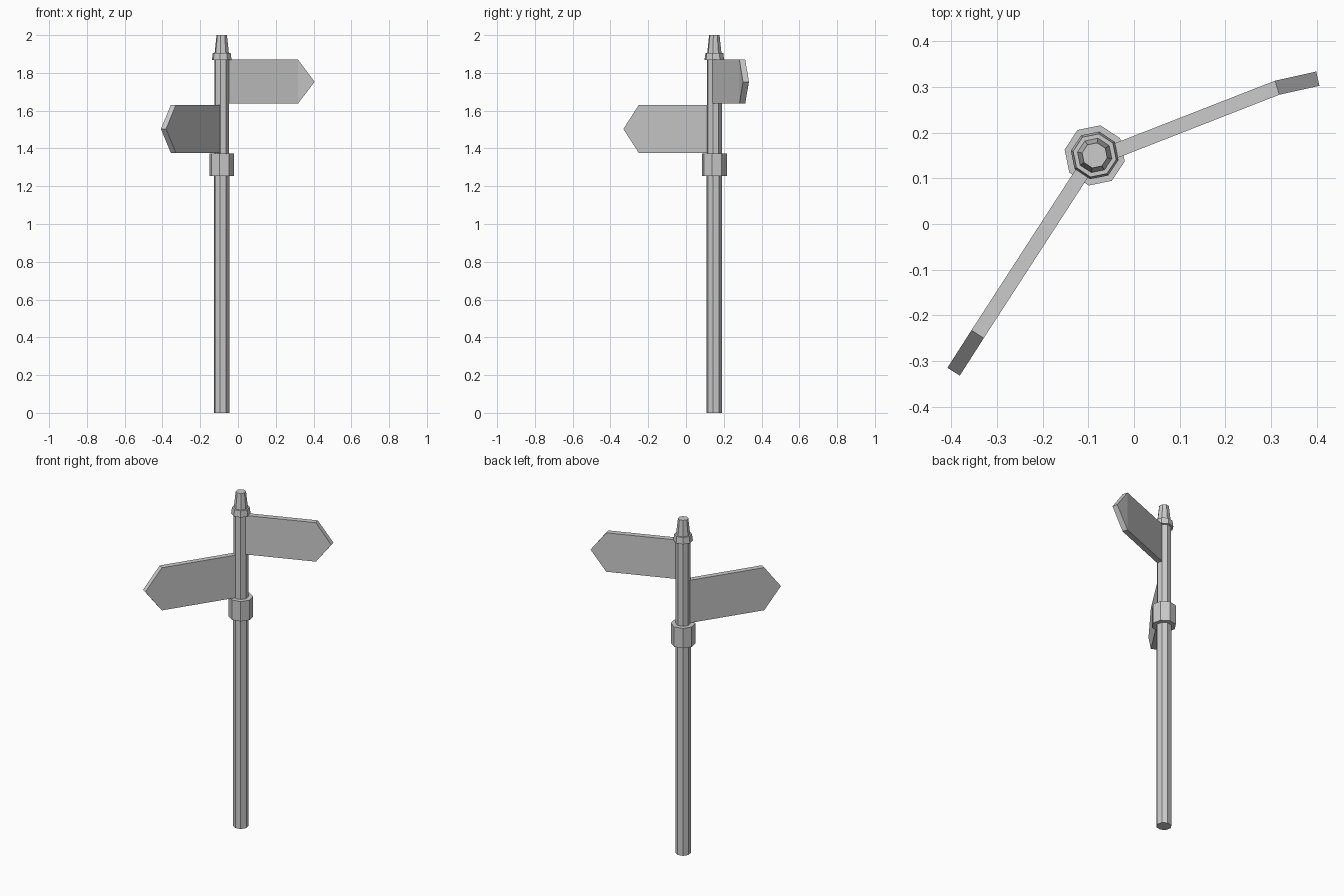
import bpy, bmesh
from math import radians, sin, cos, tau
from mathutils import Vector

if "Cube" in bpy.data.objects:
    bpy.data.objects.remove(bpy.data.objects["Cube"])

CENTRE = Vector((-0.086, 0.150, 0))
SIDES = 8
TURN = radians(-11)


def make_object(name, bm):
    bmesh.ops.recalc_face_normals(bm, faces=bm.faces)
    mesh = bpy.data.meshes.new(name)
    bm.to_mesh(mesh)
    bm.free()
    obj = bpy.data.objects.new(name, mesh)
    bpy.context.collection.objects.link(obj)
    return obj


def octagon_part(name, profile):
    """Closed eight-sided solid from (radius, z) rings."""
    bm = bmesh.new()
    rings = []
    for r, z in profile:
        angles = [TURN + tau * i / SIDES for i in range(SIDES)]
        rings.append([bm.verts.new(CENTRE + Vector((r * cos(a), r * sin(a), z))) for a in angles])
    for low, high in zip(rings, rings[1:]):
        for i in range(SIDES):
            j = (i + 1) % SIDES
            bm.faces.new((low[i], low[j], high[j], high[i]))
    bm.faces.new(rings[0])
    bm.faces.new(rings[-1])
    return make_object(name, bm)


def sign(name, path, z_low, z_tip, z_high, thickness=0.032):
    """Pointed board: plan path gives root, shoulder and tip."""
    bm = bmesh.new()
    pts = [Vector(p) for p in path]
    dirs = [(b - a).normalized() for a, b in zip(pts, pts[1:])]
    tangents = [dirs[0], (dirs[0] + dirs[1]).normalized(), dirs[1]]
    sides = []
    for s in (-1, 1):
        p = [q + Vector((-t.y, t.x)) * s * thickness / 2 for q, t in zip(pts, tangents)]
        outline = [(p[0], z_low), (p[1], z_low), (p[2], z_tip), (p[1], z_high), (p[0], z_high)]
        v = [bm.verts.new((q.x, q.y, z)) for q, z in outline]
        bm.faces.new((v[0], v[1], v[3], v[4]))
        bm.faces.new((v[1], v[2], v[3]))
        sides.append(v)
    a, b = sides
    for i in range(5):
        j = (i + 1) % 5
        bm.faces.new((a[i], a[j], b[j], b[i]))
    return make_object(name, bm)


# Post, collar and cap
octagon_part("lower_post", [(0.042, 0), (0.042, 1.26)])
octagon_part("collar", [(0.067, 1.253), (0.067, 1.372)])
octagon_part("upper_post", [(0.040, 1.365), (0.040, 1.875)])
octagon_part("cap_ring", [(0.053, 1.868), (0.048, 1.906)])
octagon_part("finial", [(0.039, 1.90), (0.028, 2.0)])

# Direction boards
sign("upper_sign", [(-0.066, 0.150), (0.313, 0.298), (0.402, 0.3178)], 1.637, 1.753, 1.870)
sign("lower_sign", [(-0.099, 0.134), (-0.342, -0.241), (-0.3945, -0.323)], 1.376, 1.503, 1.631)
